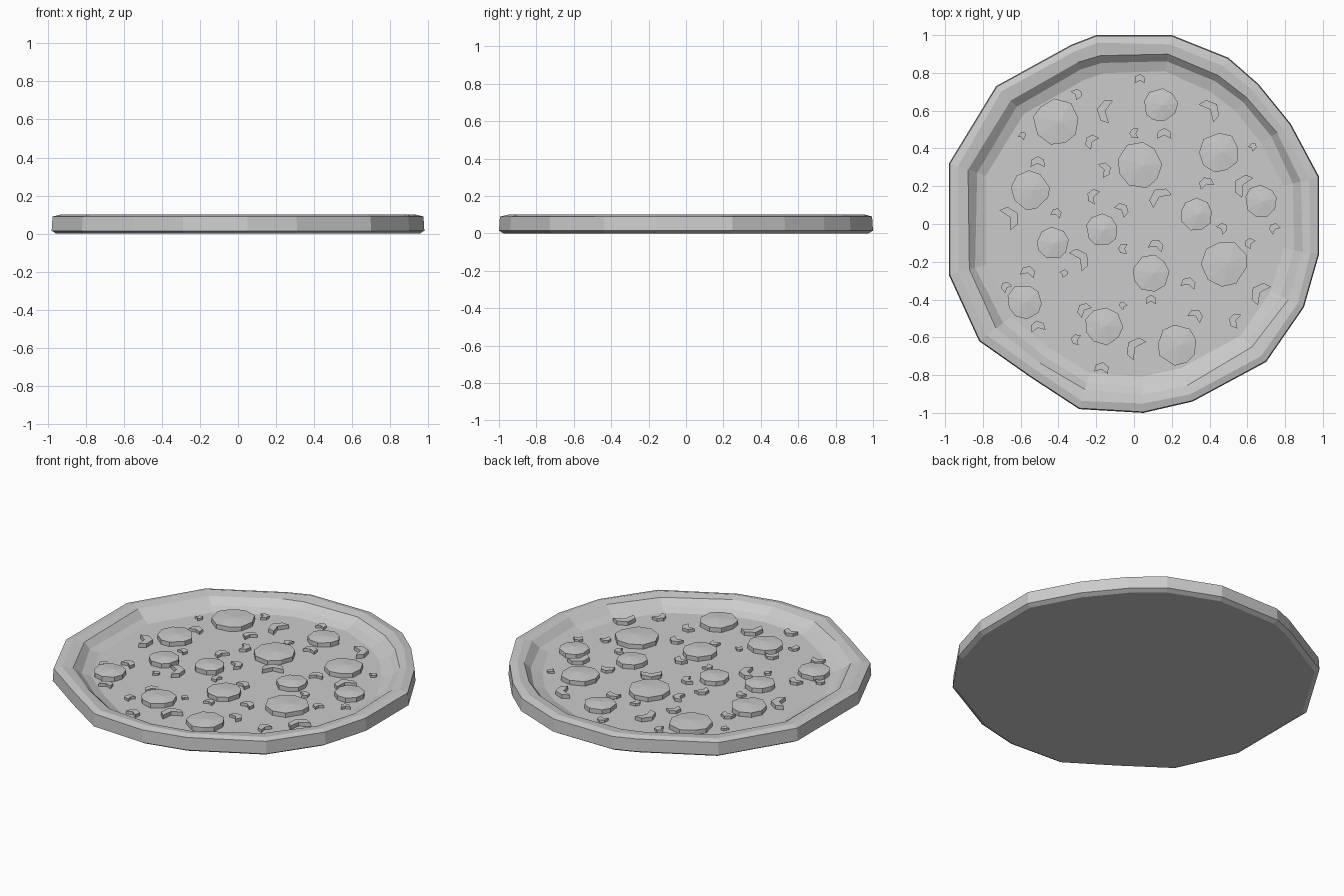
import bpy, bmesh, math, random

if "Cube" in bpy.data.objects:
    bpy.data.objects.remove(bpy.data.objects["Cube"])

random.seed(4)
FLOOR = 0.037


def finish(name, bm):
    bmesh.ops.recalc_face_normals(bm, faces=bm.faces)
    me = bpy.data.meshes.new(name)
    bm.to_mesh(me)
    bm.free()
    ob = bpy.data.objects.new(name, me)
    bpy.context.collection.objects.link(ob)
    return ob


def bridge(bm, a, b):
    n = len(a)
    for i in range(n):
        bm.faces.new((a[i], a[(i + 1) % n], b[(i + 1) % n], b[i]))


# Crust: hand-cut outline carried through a rolled rim profile (scale, z)
outline = [(0.2, 1.0), (0.5, 0.88), (0.66, 0.74), (0.83, 0.53), (0.98, 0.25),
           (0.98, -0.16), (0.90, -0.44), (0.70, -0.73), (0.31, -0.94),
           (0.05, -1.0), (-0.29, -0.98), (-0.55, -0.81), (-0.82, -0.62),
           (-0.98, -0.27), (-0.98, 0.32), (-0.73, 0.73), (-0.33, 0.95), (-0.2, 1.0)]
profile = [(0.975, 0.0), (1.0, 0.015), (0.995, 0.09), (0.955, 0.10),
           (0.91, 0.092), (0.87, 0.055), (0.815, FLOOR)]
bm = bmesh.new()
rings = []
for k, (s, z) in enumerate(profile):
    ring = []
    for x, y in outline:
        j = s + (random.uniform(-0.008, 0.008) if k > 2 else 0)
        # inner rings are rounder than the outer edge
        r = math.hypot(x, y)
        f = 1 + (0.985 / r - 1) * (0.5 if k > 3 else 0)
        ring.append(bm.verts.new((x * j * f, y * j * f, z)))
    rings.append(ring)
for a, b in zip(rings, rings[1:]):
    bridge(bm, a, b)
bm.faces.new(rings[0])
bm.faces.new(rings[-1])
finish("crust", bm)

# Sausage slices: irregular low discs with a slightly domed top
slices = [(-0.41, 0.54, .12), (0.14, 0.63, .09), (0.03, 0.31, .12), (0.45, 0.38, .105),
          (-0.55, 0.18, .10), (0.67, 0.12, .085), (0.33, 0.05, .085), (-0.17, -0.03, .085),
          (-0.43, -0.10, .085), (0.09, -0.26, .095), (0.48, -0.21, .12),
          (-0.58, -0.41, .09), (-0.16, -0.54, .098), (0.23, -0.64, .105)]
bm = bmesh.new()
for x, y, r in slices:
    n = 9
    turn = random.uniform(0, 1)
    pts = []
    for i in range(n):
        a = turn + math.tau * (i + random.uniform(-0.15, 0.15)) / n
        q = r * random.uniform(0.97, 1.06)
        pts.append((x + q * math.cos(a), y + q * math.sin(a)))
    low = [bm.verts.new((px, py, FLOOR - 0.005)) for px, py in pts]
    top = [bm.verts.new((px, py, FLOOR + 0.027)) for px, py in pts]
    mid = bm.verts.new((x + r * 0.15, y, FLOOR + 0.036))
    bridge(bm, low, top)
    bm.faces.new(low)
    for i in range(n):
        bm.faces.new((top[i], top[(i + 1) % n], mid))
finish("sausage_slices", bm)

# Vegetable pieces: short bent bars, grouped by length (x, y, angle)
pieces = {
    0.12: [(-0.16, 0.60, 80), (0.41, 0.61, -50), (0.57, 0.21, 60), (0.13, 0.15, 35),
           (-0.65, 0.04, -60), (-0.28, -0.18, -55), (0.66, -0.36, 55), (0.0, -0.65, 55)],
    0.075: [(-0.23, 0.44, 55), (0.16, 0.48, 0), (-0.51, 0.33, 0), (-0.15, 0.29, -70),
            (0.38, 0.22, 20), (-0.22, 0.15, 65), (-0.06, 0.08, -45), (0.12, -0.11, -20),
            (-0.56, -0.25, -15), (0.29, -0.31, -15), (-0.27, -0.45, 45),
            (0.33, -0.48, -30), (0.53, -0.51, 75), (-0.51, -0.54, 10), (-0.17, -0.76, -10)],
    0.053: [(0.03, 0.77, 0), (-0.30, 0.69, -60), (0.0, 0.48, 90), (-0.41, 0.06, -20),
            (0.47, -0.02, -50), (0.74, -0.02, 40), (-0.06, -0.13, 85), (0.61, -0.10, 60),
            (-0.68, -0.33, 45), (0.09, -0.40, 0), (-0.31, -0.61, 75)],
    0.035: [(-0.59, 0.47, -30), (0.63, 0.41, -45), (-0.37, -0.26, -60), (-0.06, -0.43, 45)],
}
bm = bmesh.new()
for length, spots in pieces.items():
    h, w = length / 2, 0.013 + length * 0.08
    bend = h * 0.25
    shape = [(-h, -w - bend), (0, -w + bend), (h, -w - bend),
             (h * 0.9, w - bend), (0, w + bend), (-h * 0.9, w - bend)]
    for x, y, deg in spots:
        c, s = math.cos(math.radians(deg)), math.sin(math.radians(deg))
        pts = [(x + u * c - v * s, y + u * s + v * c) for u, v in shape]
        low = [bm.verts.new((px, py, FLOOR - 0.005)) for px, py in pts]
        top = [bm.verts.new((px, py, FLOOR + 0.008 + length * 0.13)) for px, py in pts]
        bridge(bm, low, top)
        bm.faces.new(low)
        bm.faces.new(top)
finish("vegetable_pieces", bm)
